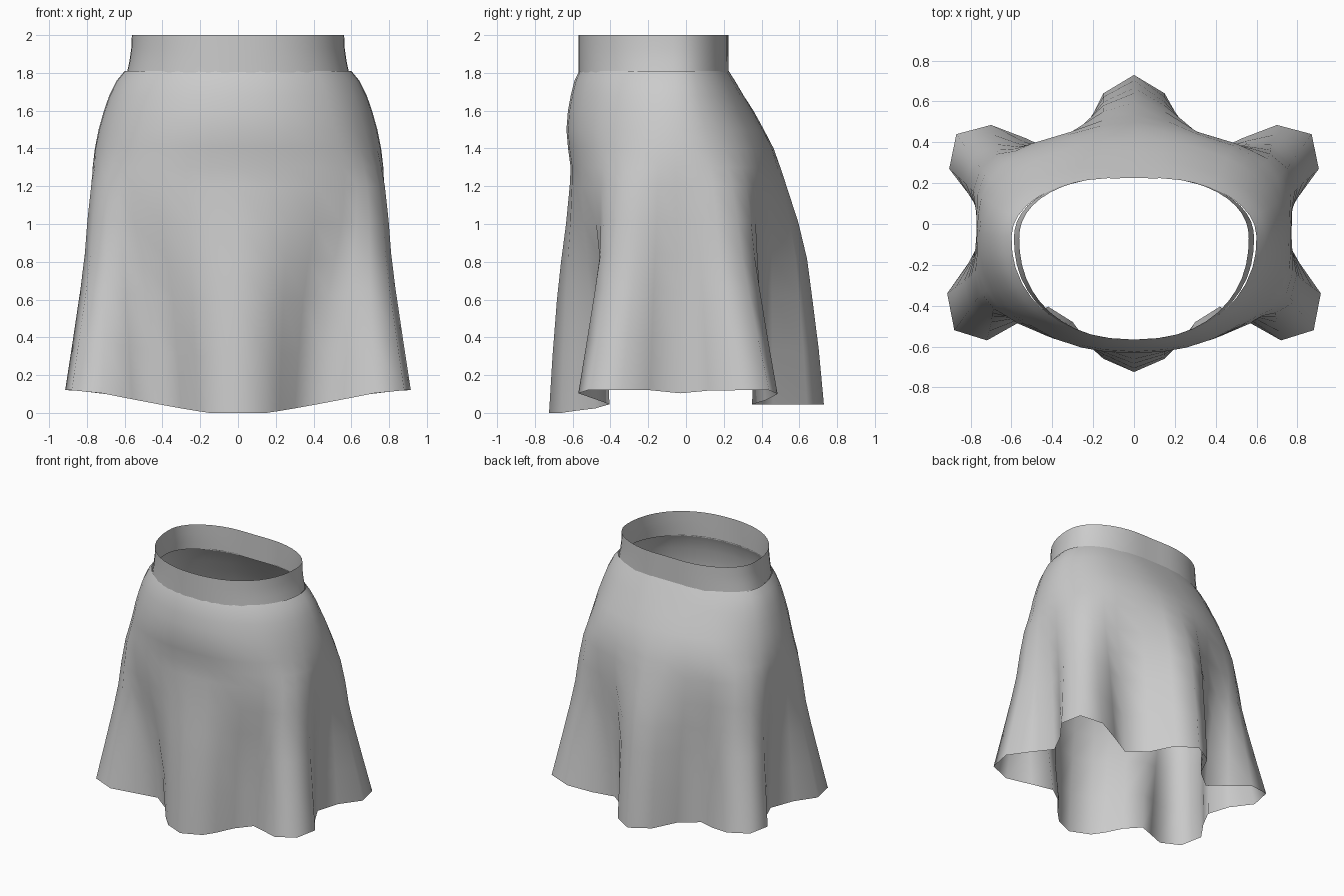
import bpy, math

if "Cube" in bpy.data.objects:
    bpy.data.objects.remove(bpy.data.objects["Cube"])

# Half outline of the pleated hem, from centre front to centre back
HEM = [(0, -.725), (.15, -.66), (.22, -.59), (.30, -.48), (.42, -.405), (.56, -.48), (.72, -.57),
       (.88, -.52), (.915, -.34), (.81, -.19), (.72, -.03), (.79, .12), (.905, .27), (.87, .44),
       (.70, .485), (.53, .42), (.38, .35), (.24, .46), (.15, .64), (0, .73)]
N = len(HEM)
ANGLES = [(math.atan2(x, -y - .02) + math.pi * i / (N - 1)) / 2 for i, (x, y) in enumerate(HEM)]
ANGLES[0], ANGLES[-1] = 0, math.pi
CORNERS = (6, 7, 8, 12, 13, 14)      # outer points of the four corner folds
FLANKS = (5, 9, 11, 15)              # points beside them

# Body sections: z, half width, front y, back y, squareness,
# then the strength of the general, corner and back folds
LEVELS = [(1.81, .600, -.566, .236, 2.15, 0, 0, 0),
          (1.76, .642, -.590, .268, 2.1, 0, 0, 0), (1.68, .682, -.610, .315, 2.1, 0, 0, 0),
          (1.60, .710, -.625, .357, 2.1, 0, 0, 0), (1.50, .738, -.633, .412, 2.15, 0, 0, 0),
          (1.40, .758, -.622, .450, 2.25, 0, 0, .05), (1.30, .770, -.602, .465, 2.45, .01, .03, .13),
          (1.20, .774, -.598, .470, 2.65, .04, .10, .24), (1.00, .774, -.592, .470, 2.75, .17, .22, .48),
          (.80, .770, -.590, .468, 2.75, .40, .33, .66), (.60, .765, -.590, .465, 2.75, .62, .49, .76),
          (.30, .765, -.590, .460, 2.8, .83, .74, .90), (0, .765, -.590, .460, 2.8, 1, 1, 1)]


def section(angle, a, front, back, n, dip=0.0):
    """Point on a rounded section whose front and back depths differ."""
    s, c = abs(math.sin(angle)), math.cos(angle)
    mid = -.07
    depth = mid - front if c > 0 else back - mid
    r = (s ** n + abs(c) ** n) ** (-1 / n)
    x, y = a * s * r, mid - depth * c * r
    if c < 0:
        y -= dip * math.exp(-(x / .17) ** 2)
    return x, y


def mirrored(half):
    return half + [(-x, y, z) for x, y, z in half[-2:0:-1]]


def loft(name, rings):
    k = len(rings[0])
    verts = [p for ring in rings for p in ring]
    faces = [(j * k + i, (j + 1) * k + i, (j + 1) * k + (i + 1) % k, j * k + (i + 1) % k)
             for j in range(len(rings) - 1) for i in range(k)]
    mesh = bpy.data.meshes.new(name)
    mesh.from_pydata(verts, [], faces)
    mesh.shade_smooth()
    obj = bpy.data.objects.new(name, mesh)
    bpy.context.collection.objects.link(obj)
    return obj


# Flared skirt: body sections blending into the six-fold hem
rings = []
for z, a, front, back, n, w, w_corner, w_back in LEVELS:
    half = []
    for i, (hx, hy) in enumerate(HEM):
        bx, by = section(ANGLES[i], a, front, back, n, .010 if z > 1.6 else 0)
        k = w
        if i in CORNERS:
            k = w_corner
        elif i in FLANKS:
            k = (w + w_corner) / 2
        elif i >= N - 2:
            k = w_back
        elif i < 2:                   # front fold
            k = (w + w_back) / 2
        hem_z = .12 * min(1, max(0, hx - .15) / .65) ** 1.1
        if hy > 0:
            hem_z = max(hem_z, .045)
        half.append((bx + (hx - bx) * k, by + (hy - by) * k,
                     z + hem_z * max(0, 1 - z / 1.2)))
    rings.append(mirrored(half))
loft("skirt", rings)

# Waistband: upright open band just inside the skirt top
band = []
STEPS = 24
for z, a in [(1.80, .588), (1.86, .575), (1.93, .565), (2.0, .562)]:
    band.append(mirrored([(*section(math.pi * i / STEPS, a, -.568, .238, 2.2, .015), z)
                          for i in range(STEPS + 1)]))
loft("waistband", band[::-1])
